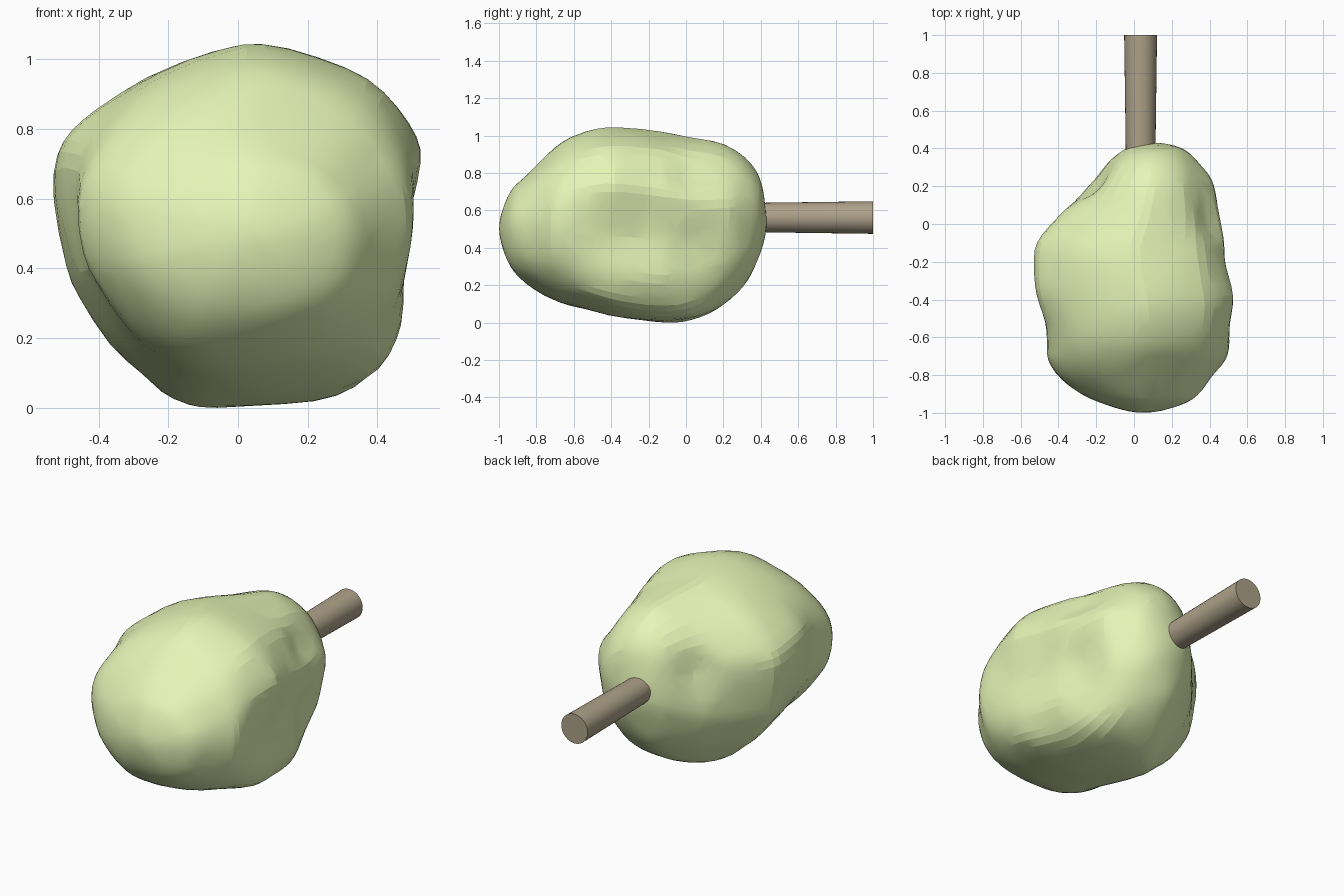
import bpy, bmesh, math
from mathutils import Vector, noise, Matrix

if "Cube" in bpy.data.objects:
    bpy.data.objects.remove(bpy.data.objects["Cube"])


def material(name, rgb):
    m = bpy.data.materials.new(name)
    m.diffuse_color = (*rgb, 1)
    m.use_nodes = True
    m.node_tree.nodes["Principled BSDF"].inputs["Base Color"].default_value = m.diffuse_color
    return m


def finish(bm, name, mat, angle):
    bmesh.ops.recalc_face_normals(bm, faces=bm.faces)
    me = bpy.data.meshes.new(name)
    bm.to_mesh(me)
    bm.free()
    me.materials.append(mat)
    ob = bpy.data.objects.new(name, me)
    bpy.context.collection.objects.link(ob)
    bpy.ops.object.select_all(action='DESELECT')
    ob.select_set(True)
    bpy.context.view_layer.objects.active = ob
    bpy.ops.object.shade_smooth_by_angle(angle=math.radians(angle))
    return ob


def catmull(a, b, c, d, t):
    return [0.5 * (2 * q + (r - p) * t + (2 * p - 5 * q + 4 * r - s) * t * t
                   + (3 * q - p - 3 * r + s) * t ** 3) for p, q, r, s in zip(a, b, c, d)]


def resample(pts, n, closed):
    out, k = [], len(pts)
    at = (lambda i: pts[i % k]) if closed else (lambda i: pts[min(max(i, 0), k - 1)])
    for i in range(k if closed else k - 1):
        for j in range(n):
            out.append(catmull(at(i - 1), at(i), at(i + 1), at(i + 2), j / n))
    return out if closed else out + [list(pts[-1])]


# lump: extents along its length (y, left, right, bottom, top)
rows = [(-1.0, .04, .04, .5, .5), (-.985, -.07, .15, .41, .59), (-.94, -.21, .29, .29, .71),
        (-.88, -.32, .36, .22, .77), (-.80, -.42, .42, .17, .845), (-.72, -.47, .49, .13, .92),
        (-.63, -.468, .515, .09, .99), (-.52, -.475, .525, .065, 1.035),
        (-.38, -.52, .534, .035, 1.055), (-.22, -.535, .49, .012, 1.045),
        (-.10, -.525, .487, .005, 1.025), (.03, -.41, .47, .015, 1.0),
        (.16, -.30, .43, .065, .975), (.25, -.22, .395, .13, .94), (.33, -.15, .335, .225, .88),
        (.39, -.06, .27, .35, .78), (.425, .03, .19, .46, .65), (.437, .12, .12, .55, .55)]
# lump: outline seen from the front (x, z)
outline = [(.05, 1.055), (.23, 1.01), (.38, .95), (.46, .86), (.52, .77), (.535, .70), (.505, .57),
           (.49, .45), (.495, .31), (.48, .22), (.44, .13), (.38, .066), (.25, .017),
           (.08, .008), (-.055, .003), (-.13, .01), (-.21, .04), (-.27, .10), (-.356, .175),
           (-.46, .34), (-.49, .40), (-.535, .62), (-.52, .73), (-.485, .79), (-.41, .86),
           (-.255, .96), (-.05, 1.035)]
# dents and bumps: position, radius, depth
dents = [((.43, .03, .80), .12, .06), ((.50, .04, .38), .14, .06), ((.45, .15, .25), .15, .04),
         ((.50, -.36, .44), .14, .03), ((.36, .2, .84), .10, .03), ((-.23, .27, .68), .13, .08),
         ((-.36, -.74, .36), .12, .035), ((.42, .17, .6), .12, -.03), ((.48, -.2, .25), .12, -.03)]
centre = Vector((.02, -.3, .53))


def sculpt(p):
    inward = (centre - p).normalized()
    push = .014 * noise.noise(p * 5)
    for c, r, d in dents:
        push += d * math.exp(-((p - Vector(c)).length / r) ** 2)
    return p + inward * push


shape = [Vector((x / .535, (z - .529) / .526)) for x, z in resample(outline, 2, True)]
rings_data = resample(rows, 3, False)
bm = bmesh.new()
rings = []
for i, (y, l, r, b, t) in enumerate(rings_data):
    if i in (0, len(rings_data) - 1):
        rings.append([bm.verts.new(sculpt(Vector(((l + r) / 2, y, (b + t) / 2))))])
        continue
    # rounder sections toward both ends
    w = .15 + .85 * math.exp(-((y + .2) / .38) ** 4)
    ring = []
    for s in shape:
        q = s.normalized().lerp(s, w)
        ring.append(bm.verts.new(sculpt(Vector((
            (l + r) / 2 + q.x * (r - l) / 2, y, (b + t) / 2 + q.y * (t - b) / 2)))))
    rings.append(ring)
n = len(shape)
for a, b in zip(rings, rings[1:]):
    for j in range(n):
        k = (j + 1) % n
        if len(a) == 1:
            bm.faces.new((a[0], b[j], b[k]))
        elif len(b) == 1:
            bm.faces.new((a[j], a[k], b[0]))
        else:
            bm.faces.new((a[j], a[k], b[k], b[j]))
# relax the lengthwise creases a little, then rest on the ground
for _ in range(3):
    bmesh.ops.smooth_vert(bm, verts=bm.verts, factor=.5, use_axis_x=True, use_axis_y=True, use_axis_z=True)
low = min(v.co.z for v in bm.verts)
bmesh.ops.translate(bm, verts=bm.verts, vec=(0, 0, -low))
lump = finish(bm, "lump", material("pale_green", (.79, .91, .47)), 10)
dec = lump.modifiers.new("facets", 'DECIMATE')
dec.ratio = .45

# stick: slightly tapered round rod going into the back of the lump
bm = bmesh.new()
bmesh.ops.create_cone(bm, cap_ends=True, segments=32, radius1=.076, radius2=.087, depth=.8,
                      matrix=Matrix.Translation((.035, .6, .562)) @ Matrix.Rotation(-math.pi / 2, 4, 'X'))
finish(bm, "stick", material("brown", (.42, .36, .25)), 40)
